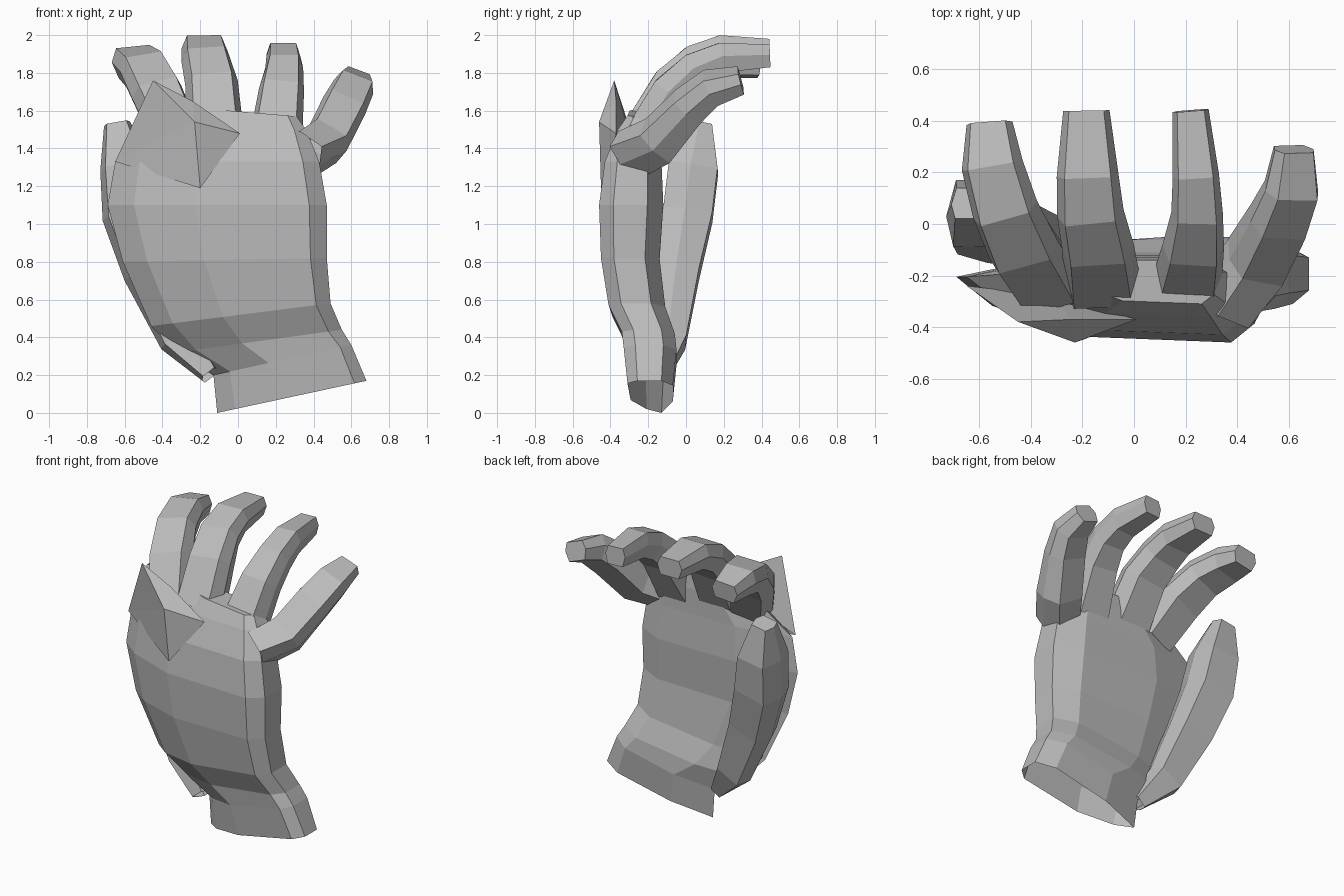
import bpy, bmesh
from mathutils import Vector

cube = bpy.data.objects.get("Cube")
if cube:
    bpy.data.objects.remove(cube)

grey = bpy.data.materials.new("warm_grey")
grey.use_nodes = True
grey.diffuse_color = (0.5, 0.5, 0.5, 1)
grey.node_tree.nodes["Principled BSDF"].inputs["Base Color"].default_value = (0.5, 0.5, 0.5, 1)


def finish(name, bm):
    bmesh.ops.recalc_face_normals(bm, faces=bm.faces)
    mesh = bpy.data.meshes.new(name)
    bm.to_mesh(mesh)
    bm.free()
    mesh.materials.append(grey)
    obj = bpy.data.objects.new(name, mesh)
    bpy.context.collection.objects.link(obj)
    return obj


def loft(name, rings):
    """Skin a list of equal-sized point rings and cap the far end; the start stays open."""
    bm = bmesh.new()
    loops = [[bm.verts.new(p) for p in ring] for ring in rings]
    for a, b in zip(loops, loops[1:]):
        for i in range(len(a)):
            j = (i + 1) % len(a)
            bm.faces.new((a[i], a[j], b[j], b[i]))
    bm.faces.new(loops[-1])
    return finish(name, bm)


def digit(name, path, side, widths, depths):
    """Six-sided boxy section swept along a bent path."""
    section = [(-.75, 1), (.75, 1), (1, .1), (.75, -1), (-.75, -1), (-1, .1)]
    pts = [Vector(p) for p in path]
    rings = []
    for i, p in enumerate(pts):
        t = (pts[min(i + 1, len(pts) - 1)] - pts[max(i - 1, 0)]).normalized()
        s = Vector(side)
        s = (s - t * s.dot(t)).normalized()
        n = s.cross(t)
        rings.append([p + s * (u * widths[i]) + n * (v * depths[i]) for u, v in section])
    return loft(name, rings)


# Palm and open wrist: left x, left z, right x, right z, back y, palm y
levels = [
    (-.11, .00, .68, .17, -.31, -.07),
    (-.13, .20, .60, .36, -.33, -.05),
    (-.33, .32, .55, .44, -.34, -.06),
    (-.46, .46, .49, .58, -.41, -.11),
    (-.61, .80, .47, .82, -.45, -.14),
    (-.69, 1.10, .47, 1.10, -.46, -.12),
    (-.65, 1.33, .43, 1.33, -.43, -.13),
    (-.42, 1.50, .36, 1.50, -.36, -.13),
    (-.28, 1.62, .31, 1.57, -.31, -.14),
]
outline = [(0, .75), (.12, .42), (.4, .07), (.92, 0), (1, .22), (1, .75), (.85, 1), (.35, 1)]
loft("palm", [[(xl + (xr - xl) * t, yb + (yp - yb) * d, zl + (zr - zl) * t)
               for t, d in outline] for xl, zl, xr, zr, yb, yp in levels])

# Four curling fingers
depths = (.11, .10, .09, .08, .06)
digit("index_finger",
      [(-.33, -.24, 1.46), (-.43, -.09, 1.69), (-.50, .06, 1.82), (-.55, .23, 1.86), (-.56, .39, 1.84)],
      (1, .15, .1), (.13, .14, .13, .12, .09), depths)
digit("middle_finger",
      [(-.12, -.23, 1.48), (-.14, -.08, 1.74), (-.17, .05, 1.86), (-.18, .19, 1.92), (-.185, .44, 1.92)],
      (1, 0, 0), (.15, .14, .13, .12, .09), depths)
digit("ring_finger",
      [(.20, -.23, 1.44), (.23, -.08, 1.70), (.245, .05, 1.82), (.24, .19, 1.88), (.22, .44, 1.89)],
      (1, 0, 0), (.14, .12, .10, .09, .07), depths)
digit("little_finger",
      [(.35, -.31, 1.36), (.47, -.15, 1.44), (.56, .01, 1.62), (.61, .13, 1.72), (.62, .29, 1.76)],
      (.92, 0, -.35), (.10, .12, .12, .11, .08), (.12, .11, .09, .08, .06))

# Thumb rising from the wrist beside the palm
digit("thumb",
      [(-.15, -.16, .20), (-.31, -.09, .39), (-.47, -.04, .75),
       (-.57, .01, 1.05), (-.60, .04, 1.30), (-.64, .08, 1.53)],
      (1, 0, .3), (.05, .11, .14, .15, .13, .07), (.06, .09, .11, .13, .13, .06))

# Peaked knuckle flap on the back of the hand
bm = bmesh.new()
left, peak, crest, ridge, right, base, rear = [bm.verts.new(p) for p in (
    (-.65, -.24, 1.33), (-.45, -.38, 1.76), (-.24, -.37, 1.65), (-.23, -.46, 1.54),
    (.01, -.37, 1.48), (-.20, -.45, 1.19), (-.32, -.28, 1.42))]
for face in ((left, peak, ridge), (left, ridge, base), (peak, crest, ridge),
             (crest, right, ridge), (ridge, right, base), (left, rear, peak),
             (peak, rear, crest), (crest, rear, right)):
    bm.faces.new(face)
finish("knuckle_flap", bm)
